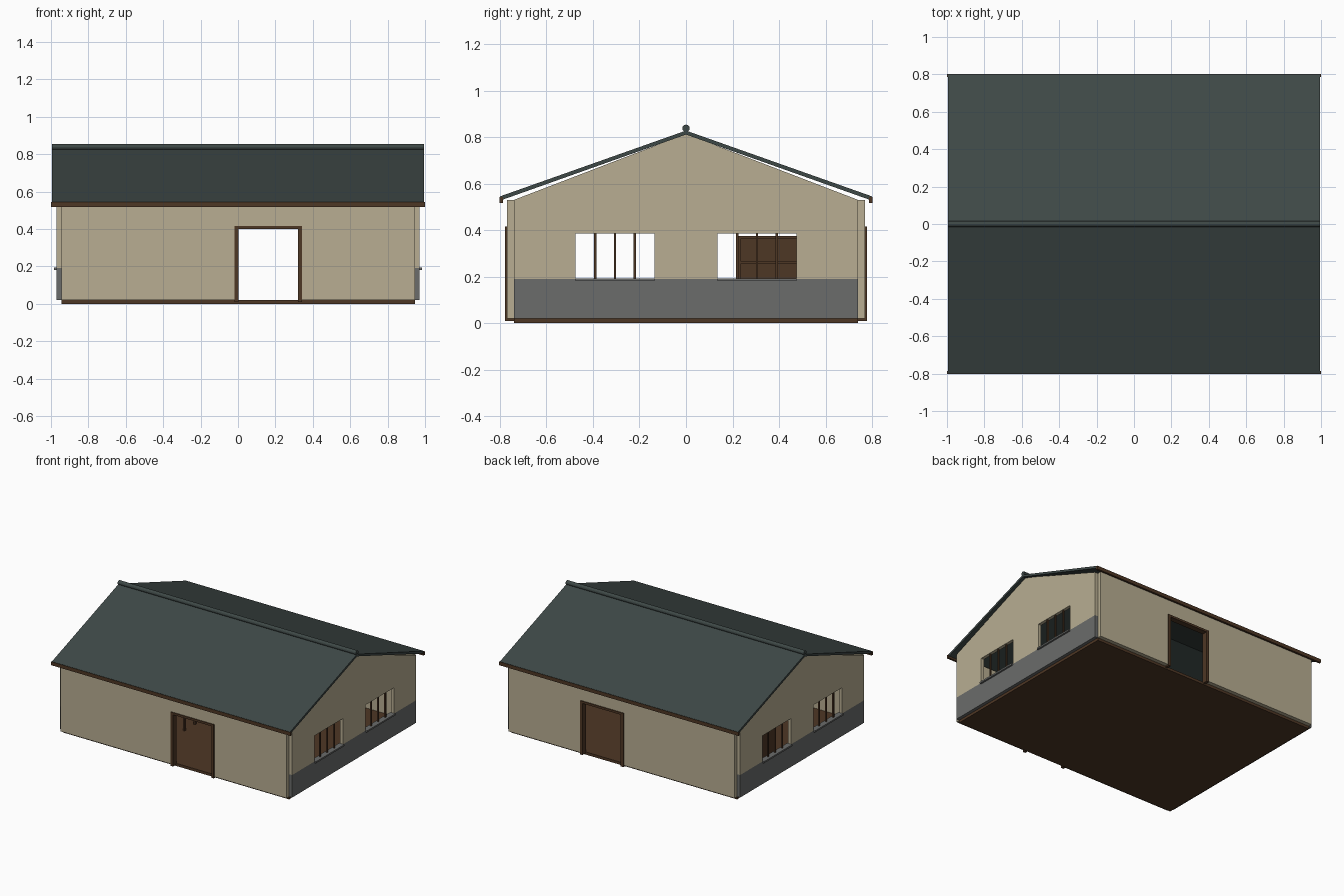
import bpy, bmesh, math

if "Cube" in bpy.data.objects:
    bpy.data.objects.remove(bpy.data.objects["Cube"])

def mat(name, rgb):
    m = bpy.data.materials.new(name)
    m.diffuse_color = (*rgb, 1)
    m.use_nodes = True
    m.node_tree.nodes["Principled BSDF"].inputs["Base Color"].default_value = m.diffuse_color
    return m

TAN = mat("tan plaster", (0.479, 0.423, 0.287))
GREY = mat("grey stone", (0.145, 0.15, 0.147))
ROOF = mat("slate roof", (0.048, 0.065, 0.062))
BROWN = mat("dark brown wood", (0.076, 0.038, 0.018))

def finish(name, bm, m):
    bmesh.ops.recalc_face_normals(bm, faces=bm.faces)
    me = bpy.data.meshes.new(name)
    bm.to_mesh(me)
    bm.free()
    me.materials.append(m)
    ob = bpy.data.objects.new(name, me)
    bpy.context.collection.objects.link(ob)
    return ob

def box(name, x, y, z, m):
    """Box from (min, max) ranges on each axis."""
    bm = bmesh.new()
    bmesh.ops.create_cube(bm, size=1)
    for v in bm.verts:
        v.co = [(r[0] + r[1]) / 2 + c * (r[1] - r[0]) for r, c in zip((x, y, z), v.co)]
    return finish(name, bm, m)

def extrude_x(name, profile, x0, x1, m):
    """Profile of (y, z) points extruded along x."""
    bm = bmesh.new()
    f = bm.faces.new([bm.verts.new((x0, y, z)) for y, z in profile])
    r = bmesh.ops.extrude_face_region(bm, geom=[f])
    for v in r["geom"]:
        if isinstance(v, bmesh.types.BMVert):
            v.co.x = x1
    return finish(name, bm, m)

def span(s, a, b):
    """Range a..b mirrored to the side given by sign s."""
    return (a, b) if s > 0 else (-b, -a)

# Floor slab
box("floor", (-0.945, 0.945), (-0.74, 0.74), (0, 0.02), BROWN)

# Front and back walls, each with the same doorway
for s, side in ((-1, "front"), (1, "back")):
    y = span(s, 0.74, 0.77)
    box(side + "_wall_left", (-0.945, 0), y, (0.02, 0.53), TAN)
    box(side + "_wall_right", (0.325, 0.945), y, (0.02, 0.53), TAN)
    box(side + "_wall_over_door", (0, 0.325), y, (0.405, 0.53), TAN)
    yf = span(s, 0.735, 0.777)
    box(side + "_door_jamb_left", (-0.02, 0.002), yf, (0.01, 0.415), BROWN)
    box(side + "_door_jamb_right", (0.322, 0.341), yf, (0.01, 0.415), BROWN)
    box(side + "_door_head", (-0.02, 0.341), yf, (0.4, 0.416), BROWN)
    # Roof slope and eave board
    slope = [(0, 0.828), (s * 0.8, 0.545), (s * 0.794, 0.529), (0, 0.811)]
    extrude_x(side + "_roof_slope", slope, -0.995, 0.995, ROOF)
    box(side + "_eave_board", (-1, 1), span(s, 0.787, 0.802), (0.517, 0.543), BROWN)

# Gable-end walls with two barred windows each
wins = ((-0.475, -0.135), (0.135, 0.475))
for s, side in ((-1, "left"), (1, "right")):
    x = span(s, 0.945, 0.97)
    box(side + "_wall_base", x, (-0.74, 0.74), (0.02, 0.19), GREY)
    for i, (a, b) in enumerate(((-0.74, -0.475), (-0.135, 0.135), (0.475, 0.74))):
        box(f"{side}_wall_pier_{i}", x, (a, b), (0.19, 0.385), TAN)
    box(side + "_wall_upper", x, (-0.74, 0.74), (0.385, 0.53), TAN)
    extrude_x(side + "_gable", [(-0.74, 0.53), (0.74, 0.53), (0, 0.814)], x[0], x[1], TAN)
    for i, w in enumerate(wins):
        box(f"{side}_window_sill_{i}", span(s, 0.94, 0.983), w, (0.181, 0.193), GREY)
        for k in (1, 2, 3):
            y = w[0] + (w[1] - w[0]) * k / 4
            box(f"{side}_window_bar_{i}_{k}", span(s, 0.952, 0.963),
                (y - 0.005, y + 0.005), (0.19, 0.386), BROWN)

# Ridge roll
circle = [(0.016 * math.cos(t * math.tau / 12), 0.838 + 0.016 * math.sin(t * math.tau / 12))
          for t in range(12)]
extrude_x("ridge_roll", circle, -0.995, 0.995, ROOF)

# Shelf cabinet inside
box("cabinet_back", (-0.9, -0.885), (0.22, 0.72), (0.02, 0.375), BROWN)
for i, y in enumerate((0.22, 0.705)):
    box(f"cabinet_side_{i}", (-0.9, -0.72), (y, y + 0.015), (0.02, 0.375), BROWN)
for i, z in enumerate((0.14, 0.255, 0.363)):
    box(f"cabinet_shelf_{i}", (-0.9, -0.72), (0.22, 0.72), (z, z + 0.012), BROWN)

# Low table inside
box("table_top", (-0.55, -0.24), (-0.29, -0.13), (0.15, 0.165), BROWN)
for i, x in enumerate((-0.54, -0.265)):
    for j, y in enumerate((-0.28, -0.155)):
        box(f"table_leg_{i}_{j}", (x, x + 0.015), (y, y + 0.015), (0.02, 0.15), BROWN)
